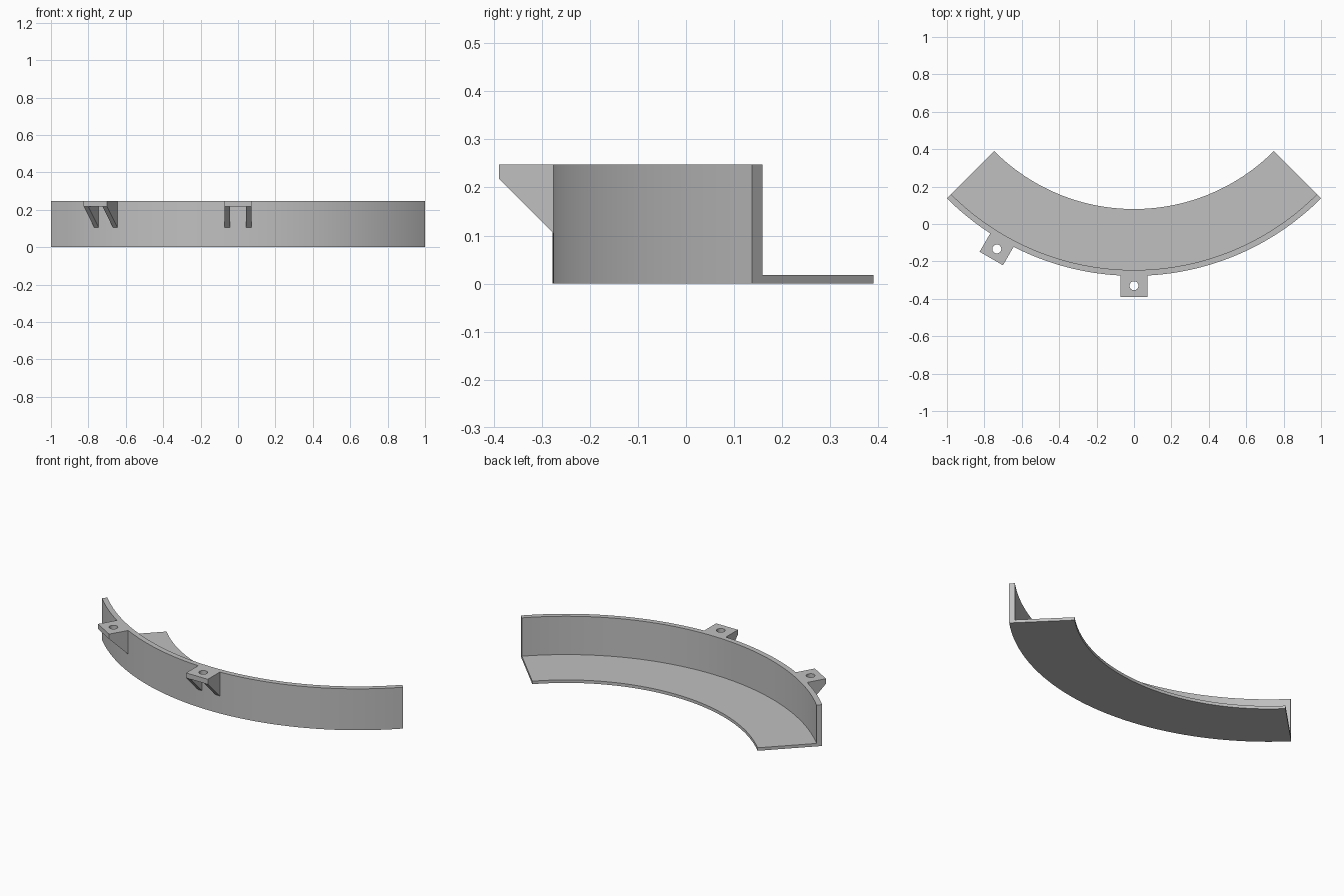
import bpy, bmesh
from math import sin, cos, pi, radians
from mathutils import Matrix, Vector

cube = bpy.data.objects.get("Cube")
if cube:
    bpy.data.objects.remove(cube, do_unlink=True)

CENTRE_Y = 1.137                    # centre of the arc
R_OUT, R_WALL, R_IN = 1.4142, 1.383, 1.057
HEIGHT, FLOOR = 0.248, 0.018
TAB_HALF, TAB_BACK, TAB_TIP = 0.072, 1.411, 1.526
TAB_UNDER, GUSSET = 0.218, 0.028
HOLE_AT, HOLE_R = 1.467, 0.024

grey = bpy.data.materials.new("light_grey")
grey.use_nodes = True
colour = (0.53, 0.53, 0.53, 1)
grey.diffuse_color = colour
grey.node_tree.nodes["Principled BSDF"].inputs["Base Color"].default_value = colour


def finish(bm, name):
    """Turn a bmesh into a smooth-by-angle grey object."""
    bmesh.ops.recalc_face_normals(bm, faces=bm.faces)
    mesh = bpy.data.meshes.new(name)
    bm.to_mesh(mesh)
    bm.free()
    obj = bpy.data.objects.new(name, mesh)
    bpy.context.collection.objects.link(obj)
    mesh.materials.append(grey)
    bpy.ops.object.select_all(action='DESELECT')
    obj.select_set(True)
    bpy.context.view_layer.objects.active = obj
    bpy.ops.object.shade_smooth_by_angle(angle=radians(30))
    return obj


def prism(bm, points, offset):
    """Extrude a closed outline along an offset."""
    face = bm.faces.new([bm.verts.new(p) for p in points])
    geom = bmesh.ops.extrude_face_region(bm, geom=[face], use_keep_orig=True)["geom"]
    moved = [g for g in geom if isinstance(g, bmesh.types.BMVert)]
    bmesh.ops.translate(bm, verts=moved, vec=offset)


# Curved L section: upright outer wall and flat floor flange
profile = [(R_OUT, 0), (R_OUT, HEIGHT), (R_WALL, HEIGHT),
           (R_WALL, FLOOR), (R_IN, FLOOR), (R_IN, 0)]
STEPS = 64
bm = bmesh.new()
rings = []
for i in range(STEPS + 1):
    a = radians(-45 + 90 * i / STEPS)
    rings.append([bm.verts.new((r * sin(a), CENTRE_Y - r * cos(a), z)) for r, z in profile])
for first, second in zip(rings, rings[1:]):
    for k in range(len(profile)):
        j = (k + 1) % len(profile)
        bm.faces.new((first[k], first[j], second[j], second[k]))
bm.faces.new(rings[0])
bm.faces.new(rings[-1])
finish(bm, "curved_wall_and_floor")


def mounting_tab(name, degrees):
    """Drilled tab plate on two triangular gussets, turned about the arc centre."""
    bm = bmesh.new()
    # Plate with a round hole: rings of points on a square and a circle
    sides = 32
    half = (TAB_TIP - TAB_BACK) / 2
    mid = (TAB_TIP + TAB_BACK) / 2
    loops = []
    for z in (TAB_UNDER, HEIGHT):
        outer, inner = [], []
        for i in range(sides):
            a = 2 * pi * i / sides
            c, s = cos(a), sin(a)
            m = max(abs(c), abs(s))
            outer.append(bm.verts.new((TAB_HALF * c / m, -mid + half * s / m, z)))
            inner.append(bm.verts.new((HOLE_R * c, -HOLE_AT + HOLE_R * s, z)))
        loops.append((outer, inner))
    (low_out, low_in), (top_out, top_in) = loops
    for p, q in ((low_out, low_in), (top_out, top_in), (low_out, top_out), (low_in, top_in)):
        for i in range(sides):
            j = (i + 1) % sides
            bm.faces.new((p[i], p[j], q[j], q[i]))
    # Gussets
    drop = TAB_UNDER - (TAB_TIP - TAB_BACK)
    for x in (-TAB_HALF, TAB_HALF - GUSSET):
        prism(bm, [(x, -TAB_BACK, TAB_UNDER), (x, -TAB_TIP, TAB_UNDER), (x, -TAB_BACK, drop)],
              Vector((GUSSET, 0, 0)))
    turn = Matrix.Translation((0, CENTRE_Y, 0)) @ Matrix.Rotation(radians(degrees), 4, 'Z')
    bmesh.ops.transform(bm, matrix=turn, verts=bm.verts)
    finish(bm, name)


mounting_tab("centre_mounting_tab", 0)
mounting_tab("right_mounting_tab", -30)
